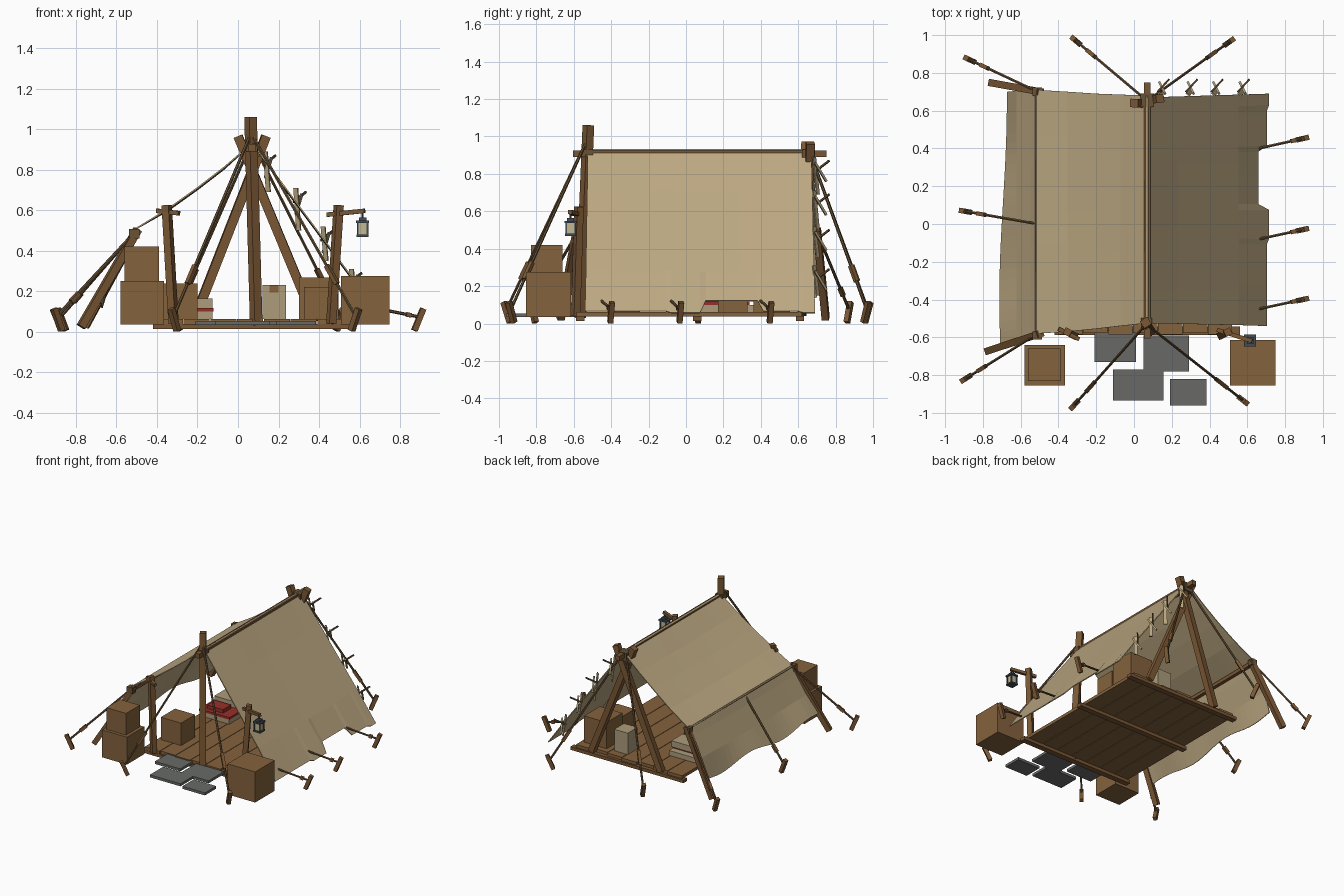
import bpy, bmesh, math
from mathutils import Vector, Matrix

cube = bpy.data.objects.get("Cube")
if cube:
    bpy.data.objects.remove(cube, do_unlink=True)


def material(name, rgb):
    lin = [((c / 255 + 0.055) / 1.055) ** 2.4 for c in rgb] + [1]
    m = bpy.data.materials.new(name)
    m.use_nodes = True
    m.diffuse_color = lin
    bsdf = m.node_tree.nodes["Principled BSDF"]
    bsdf.inputs["Base Color"].default_value = lin
    bsdf.inputs["Roughness"].default_value = 0.9
    return m


WOOD = material("wood", (132, 98, 61))
POLE = material("pole wood", (122, 87, 52))
ROPE = material("rope", (104, 82, 54))
CLOTH = material("canvas", (188, 168, 130))
LINEN = material("linen", (172, 156, 122))
RED = material("red blanket", (150, 48, 42))
SLATE = material("slate", (104, 106, 103))
IRON = material("dark iron", (66, 76, 84))
GLASS = material("lantern glass", (196, 184, 146))


def finish(name, bm, mat):
    bmesh.ops.recalc_face_normals(bm, faces=bm.faces)
    me = bpy.data.meshes.new(name)
    bm.to_mesh(me)
    bm.free()
    me.materials.append(mat)
    ob = bpy.data.objects.new(name, me)
    bpy.context.collection.objects.link(ob)
    return ob


def box(name, x0, x1, y0, y1, z0, z1, mat):
    bm = bmesh.new()
    bmesh.ops.create_cube(bm, size=1, matrix=Matrix.Translation(
        ((x0 + x1) / 2, (y0 + y1) / 2, (z0 + z1) / 2))
        @ Matrix.Diagonal((x1 - x0, y1 - y0, z1 - z0, 1)))
    return finish(name, bm, mat)


def beam(name, a, b, w, mat=POLE, d=None, sides=4):
    """Square beam (or round rope) running from a to b."""
    a, b = Vector(a), Vector(b)
    rot = (b - a).to_track_quat('Z', 'Y').to_matrix().to_4x4()
    M = Matrix.Translation((a + b) / 2) @ rot
    bm = bmesh.new()
    if sides == 4:
        bmesh.ops.create_cube(bm, size=1, matrix=M @ Matrix.Diagonal((w, d or w, (b - a).length, 1)))
    else:
        bmesh.ops.create_cone(bm, cap_ends=True, segments=sides, radius1=w / 2, radius2=w / 2,
                              depth=(b - a).length, matrix=M)
    return finish(name, bm, mat)


def sheet(name, rows, n, edge=None):
    """Cloth from rows (x, z, y_front, y_back); edge(y) shifts the last row in x and z."""
    bm = bmesh.new()
    grid = []
    for r, (x, z, y0, y1) in enumerate(rows):
        line = []
        for i in range(n + 1):
            y = y0 + (y1 - y0) * i / n
            dx, dz = edge(y) if edge and r == len(rows) - 1 else (0, 0)
            sag = -0.008 * math.sin(math.pi * i / n) if 0 < r < len(rows) - 1 else 0
            line.append(bm.verts.new((x + dx, y, z + dz + sag)))
        grid.append(line)
    for g, h in zip(grid, grid[1:]):
        for i in range(n):
            bm.faces.new((g[i], g[i + 1], h[i + 1], h[i]))
    ob = finish(name, bm, CLOTH)
    mod = ob.modifiers.new("thickness", 'SOLIDIFY')
    mod.thickness = 0.007
    mod.offset = 0
    return ob


# Floor planks on three joists
for i in range(7):
    x = -0.40 + i * 0.132
    box(f"floor_plank_{i + 1}", x, x + 0.128, -0.585 + 0.008 * (i % 2), 0.62 - 0.01 * (i % 3), 0.038, 0.062, WOOD)
for i, y in enumerate((-0.565, 0.06, 0.61)):
    box(f"floor_joist_{i + 1}", -0.42, 0.56, y - 0.022, y + 0.022, 0.014, 0.039, POLE)

# Main frame: ridge, front post, rear crossed legs
beam("ridge_beam", (0.07, -0.605, 0.908), (0.07, 0.75, 0.908), 0.036)
beam("front_post", (0.09, -0.565, 0.03), (0.062, -0.522, 1.06), 0.045)
beam("rear_leg_right", (-0.22, 0.62, 0.05), (0.138, 0.665, 0.965), 0.045)
beam("rear_leg_left", (0.38, 0.62, 0.05), (0.0, 0.64, 0.965), 0.045)
box("front_lashing", 0.036, 0.096, -0.56, -0.497, 0.89, 0.93, ROPE)
box("rear_lashing", 0.035, 0.105, 0.62, 0.69, 0.865, 0.93, ROPE)

# Low side rail with splayed legs
beam("side_rail", (-0.512, -0.61, 0.482), (-0.51, 0.72, 0.482), 0.026)
beam("side_leg_rear", (-0.495, 0.70, 0.505), (-0.755, 0.747, 0.025), 0.038)
beam("side_leg_front", (-0.495, -0.58, 0.505), (-0.775, -0.672, 0.025), 0.038)
for i, y in enumerate((-0.59, 0.70)):
    box(f"side_lashing_{i + 1}", -0.537, -0.487, y - 0.022, y + 0.022, 0.46, 0.508, ROPE)


# Canvas: steep side, shallow side and hanging flap
def steep_edge(y):
    if 0.08 < y < 0.385:
        return -0.045, 0.06
    return (0.012, -0.006) if -0.1 < y <= 0.08 or y > 0.6 else (0, 0.004)


def flap_edge(y):
    return -0.02 * math.cos((y + 0.4) * 3), 0.022 * math.sin(y * 9)


sheet("steep_canvas", [(0.07, 0.93, -0.525, 0.67), (0.23, 0.715, -0.528, 0.675),
                       (0.39, 0.50, -0.532, 0.68), (0.55, 0.285, -0.535, 0.685),
                       (0.70, 0.062, -0.54, 0.69)], 40, steep_edge)
sheet("shallow_canvas", [(0.07, 0.93, -0.525, 0.68), (-0.07, 0.81, -0.54, 0.685),
                         (-0.2, 0.71, -0.555, 0.69), (-0.35, 0.603, -0.57, 0.70),
                         (-0.515, 0.502, -0.58, 0.71)], 16)
sheet("hanging_flap", [(-0.515, 0.502, -0.58, 0.71), (-0.545, 0.44, -0.59, 0.708),
                       (-0.62, 0.29, -0.61, 0.705), (-0.69, 0.14, -0.63, 0.70)], 24, flap_edge)

# Torn strips and loose ties along the rear edge of the steep canvas
for i, (x, z, h) in enumerate(((0.135, 0.89, 0.2), (0.285, 0.71, 0.21), (0.42, 0.52, 0.17), (0.56, 0.31, 0.16))):
    beam(f"torn_strip_{i + 1}", (x, 0.685, z), (x + 0.015, 0.705, z - h), 0.026, CLOTH, 0.007)
    beam(f"loose_tie_a_{i + 1}", (x + 0.03, 0.69, z - 0.03), (x, 0.75, z - 0.13), 0.012, LINEN)
    beam(f"loose_tie_b_{i + 1}", (x - 0.01, 0.70, z - 0.07), (x + 0.05, 0.765, z - 0.02), 0.010, ROPE)

# Guy ropes: (anchor on frame, stake foot)
guys = [((0.065, -0.53, 0.98), (-0.30, -0.94)), ((0.065, -0.53, 0.98), (0.56, -0.92)),
        ((0.06, 0.66, 0.92), (-0.29, 0.955)), ((0.08, 0.66, 0.92), (0.485, 0.95)),
        ((-0.51, 0.70, 0.49), (-0.85, 0.86)), ((-0.51, 0.0, 0.49), (-0.87, 0.063)),
        ((-0.51, -0.58, 0.49), (-0.87, -0.805)),
        ((0.66, 0.40, 0.12), (0.87, 0.447)), ((0.66, -0.08, 0.12), (0.87, -0.035)),
        ((0.66, -0.45, 0.12), (0.87, -0.405))]
for i, (a, foot) in enumerate(guys):
    out = Vector((foot[0] - a[0], foot[1] - a[1], 0)).normalized()
    base = Vector((foot[0], foot[1], 0.006))
    top = base + out * 0.045 + Vector((0, 0, 0.108))
    hook = base.lerp(top, 0.62)
    beam(f"stake_{i + 1}", base, top, 0.028)
    beam(f"guy_rope_{i + 1}", a, hook, 0.016, ROPE, sides=6)
    beam(f"rope_toggle_{i + 1}", Vector(a).lerp(hook, 0.72), Vector(a).lerp(hook, 0.82), 0.022, POLE)

# Small front posts, arms and lantern
beam("lamp_post_right", (-0.318, -0.59, 0.04), (-0.352, -0.572, 0.625), 0.038)
beam("lamp_arm_right", (-0.40, -0.555, 0.597), (-0.29, -0.61, 0.585), 0.022)
beam("lamp_post_left", (0.46, -0.59, 0.04), (0.497, -0.572, 0.625), 0.038)
beam("lamp_arm_left", (0.44, -0.56, 0.578), (0.625, -0.62, 0.597), 0.022)
LX, LY = 0.615, -0.617
beam("lantern_hook", (LX, LY, 0.555), (LX, LY, 0.592), 0.010, IRON, sides=6)
box("lantern_base", LX - 0.03, LX + 0.03, LY - 0.03, LY + 0.03, 0.468, 0.48, IRON)
box("lantern_glass", LX - 0.021, LX + 0.021, LY - 0.021, LY + 0.021, 0.48, 0.537, GLASS)
box("lantern_cap", LX - 0.032, LX + 0.032, LY - 0.032, LY + 0.032, 0.537, 0.549, IRON)
box("lantern_top", LX - 0.018, LX + 0.018, LY - 0.018, LY + 0.018, 0.549, 0.564, IRON)
for sx in (-1, 1):
    for sy in (-1, 1):
        x, y = LX + sx * 0.024, LY + sy * 0.024
        box("lantern_bar", x - 0.004, x + 0.004, y - 0.004, y + 0.004, 0.478, 0.54, IRON)

# Crates outside and inside
crates = [("front_crate_right", -0.58, -0.365, -0.855, -0.64, 0.035, 0.25),
          ("stacked_crate", -0.56, -0.39, -0.83, -0.66, 0.25, 0.42),
          ("front_crate_left", 0.508, 0.748, -0.855, -0.615, 0.035, 0.275),
          ("inner_crate_rear", 0.30, 0.495, 0.36, 0.555, 0.062, 0.268),
          ("inner_crate_middle", 0.325, 0.48, 0.17, 0.33, 0.062, 0.22),
          ("inner_crate_right", -0.375, -0.20, -0.42, -0.245, 0.062, 0.238)]
for name, *dims in crates:
    box(name, *dims, WOOD)

# Linen sack with a flap
box("sack", 0.12, 0.237, 0.43, 0.55, 0.062, 0.23, LINEN)
box("sack_flap", 0.155, 0.20, 0.425, 0.431, 0.195, 0.231, WOOD)

# Bedding pile
box("mattress", -0.38, -0.125, 0.07, 0.39, 0.062, 0.10, LINEN)
box("blanket", -0.385, -0.12, 0.065, 0.34, 0.10, 0.117, RED)
box("pillow", -0.36, -0.125, 0.22, 0.36, 0.117, 0.165, LINEN)
box("folded_blanket", -0.34, -0.20, 0.10, 0.20, 0.117, 0.145, RED)

# Stepping slabs
for i, (x0, x1, y0, y1) in enumerate(((-0.21, 0.01, -0.73, -0.565), (0.05, 0.29, -0.78, -0.59),
                                      (-0.11, 0.155, -0.935, -0.77), (0.19, 0.385, -0.96, -0.82))):
    box(f"stepping_slab_{i + 1}", x0, x1, y0, y1, 0.034, 0.054, SLATE)
